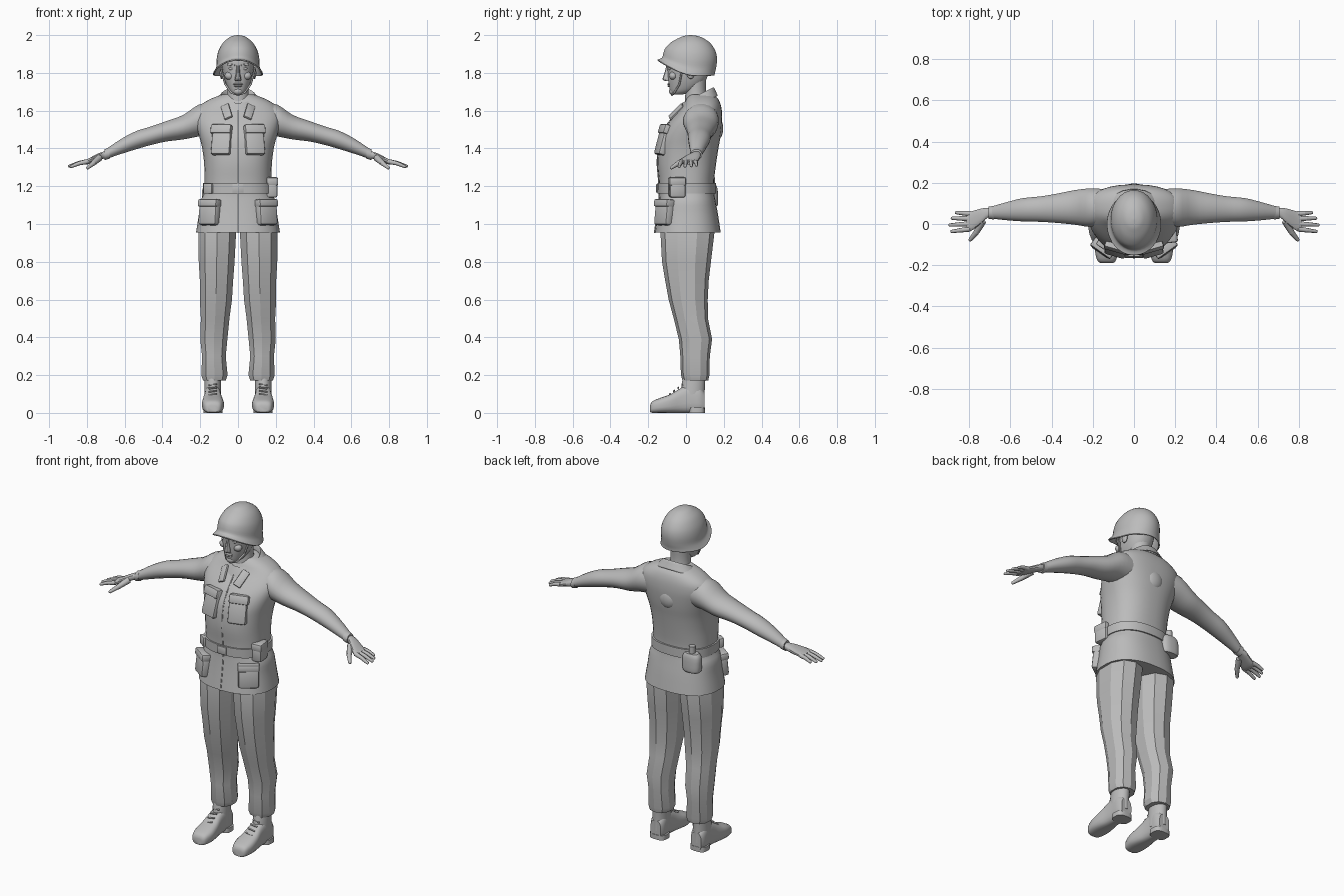
import bpy, bmesh, math
from mathutils import Vector, Matrix, Euler

grey = bpy.data.materials.new("plain_grey")
grey.diffuse_color = (0.5, 0.5, 0.5, 1)


def finish(name, bm, mirror=False, angle=30, thick=0):
    bmesh.ops.recalc_face_normals(bm, faces=bm.faces)
    me = bpy.data.meshes.new(name)
    bm.to_mesh(me)
    bm.free()
    me.materials.append(grey)
    ob = bpy.data.objects.new(name, me)
    bpy.context.collection.objects.link(ob)
    bpy.ops.object.select_all(action='DESELECT')
    ob.select_set(True)
    bpy.context.view_layer.objects.active = ob
    bpy.ops.object.shade_smooth_by_angle(angle=math.radians(angle))
    if thick:
        m = ob.modifiers.new("thickness", 'SOLIDIFY')
        m.thickness = thick
    if mirror:
        ob.modifiers.new("mirror", 'MIRROR').use_mirror_merge = False
    return ob


def spline(rows, steps):
    """Catmull-Rom interpolation between cross-section rows."""
    out = []
    for i in range(len(rows) - 1):
        p = [rows[max(i - 1, 0)], rows[i], rows[i + 1], rows[min(i + 2, len(rows) - 1)]]
        for s in range(steps):
            t = s / steps
            out.append([0.5 * (2 * b + (c - a) * t + (2 * a - 5 * b + 4 * c - d) * t * t
                               + (3 * b - a - 3 * c + d) * t ** 3) for a, b, c, d in zip(*p)])
    return out + [list(rows[-1])]


def loft(name, rows, axis='z', n=24, power=2.0, steps=3, caps=(True, True), warp=None, **kw):
    """Rows: position on the axis, then min/max on the two other axes."""
    bm = bmesh.new()
    rings = []
    for a, u0, u1, v0, v1 in spline(rows, steps):
        ring = []
        for i in range(n):
            t = 2 * math.pi * (i + 0.5) / n
            c, s = math.cos(t), math.sin(t)
            u = (u0 + u1) / 2 + (u1 - u0) / 2 * math.copysign(abs(c) ** (2 / power), c)
            v = (v0 + v1) / 2 + (v1 - v0) / 2 * math.copysign(abs(s) ** (2 / power), s)
            co = {'x': (a, u, v), 'y': (u, a, v), 'z': (u, v, a)}[axis]
            ring.append(bm.verts.new(warp(*co) if warp else co))
        rings.append(ring)
    for r, q in zip(rings, rings[1:]):
        for i in range(n):
            j = (i + 1) % n
            bm.faces.new((r[i], r[j], q[j], q[i]))
    if caps[0]:
        bm.faces.new(rings[0])
    if caps[1]:
        bm.faces.new(rings[-1])
    return finish(name, bm, **kw)


def box(name, loc, size, rot=(0, 0, 0), bevel=0.006, **kw):
    bm = bmesh.new()
    bmesh.ops.create_cube(bm, size=1, matrix=Matrix.Diagonal((*size, 1)))
    bmesh.ops.bevel(bm, geom=bm.edges[:], offset=bevel, segments=2, affect='EDGES', profile=0.5)
    bm.transform(Matrix.LocRotScale(Vector(loc), Euler(rot), None))
    return finish(name, bm, **kw)


def ball(name, loc, radii, **kw):
    bm = bmesh.new()
    bmesh.ops.create_uvsphere(bm, u_segments=16, v_segments=10, radius=1,
                              matrix=Matrix.LocRotScale(Vector(loc), None, Vector(radii)))
    return finish(name, bm, **kw)


def rod(name, pts, radii, sides=8, **kw):
    """Chain of tapered segments with round joints."""
    bm = bmesh.new()
    for (p, q), (r1, r2) in zip(zip(pts, pts[1:]), zip(radii, radii[1:])):
        p, q = Vector(p), Vector(q)
        d = q - p
        m = Matrix.LocRotScale((p + q) / 2, d.to_track_quat('Z', 'Y'), None)
        bmesh.ops.create_cone(bm, cap_ends=True, segments=sides, radius1=r1, radius2=r2,
                              depth=d.length, matrix=m)
        bmesh.ops.create_uvsphere(bm, u_segments=sides, v_segments=6, radius=r2,
                                  matrix=Matrix.Translation(q))
    return finish(name, bm, angle=50, **kw)


# Helmet with a rim that rises towards the front
def helmet_warp(x, y, h):
    rim = 1.785 + 0.085 * min(max((0.05 - y) / 0.2, 0), 1) ** 1.6
    return x, y, rim + (2 - rim) * h


helmet_rows = [(0, .132, -.152, .152), (.08, .124, -.140, .154), (.2, .115, -.126, .160),
               (.4, .113, -.119, .165), (.6, .104, -.106, .157), (.8, .081, -.075, .130),
               (.93, .050, -.035, .090), (.98, .028, -.010, .060), (1, .003, .020, .026)]
loft("helmet", [(h, -x, x, a, b) for h, x, a, b in helmet_rows], n=36,
     caps=(False, True), warp=helmet_warp, thick=0.007)

# Head, face and neck
head_rows = [(1.685, .025, -.072, -.02), (1.70, .044, -.083, .03), (1.73, .060, -.090, .08),
             (1.77, .074, -.095, .11), (1.82, .084, -.098, .125), (1.87, .086, -.100, .13),
             (1.93, .070, -.070, .11)]
loft("head", [(z, -x, x, a, b) for z, x, a, b in head_rows], power=2.3)
loft("nose", [(1.757, -.017, .017, -.112, -.08), (1.768, -.018, .018, -.124, -.08),
              (1.80, -.011, .011, -.114, -.08), (1.84, -.009, .009, -.104, -.08)], n=10)
ball("chin", (0, -.070, 1.703), (.026, .020, .020))
ball("upper_lip", (0, -.090, 1.741), (.026, .009, .006))
ball("lower_lip", (0, -.089, 1.731), (.022, .009, .006))
ball("eye", (.034, -.084, 1.822), (.016, .010, .008), mirror=True)
box("brow", (.036, -.089, 1.842), (.045, .016, .010), (0, -.1, .3), .004, mirror=True)
ball("cheek", (.045, -.068, 1.785), (.026, .022, .022), mirror=True)
ball("ear", (.087, .025, 1.80), (.010, .022, .032), mirror=True)
rod("chin_strap", [(.090, -.02, 1.82), (.068, -.035, 1.74), (.036, -.062, 1.695), (0, -.074, 1.683)],
    [.005] * 4, mirror=True)
loft("neck", [(1.56, -.075, .075, -.01, .12), (1.66, -.06, .06, -.005, .11),
              (1.72, -.056, .056, -.005, .105), (1.79, -.06, .06, -.01, .11)])

# Jacket body
torso_rows = [(1.20, .178, -.143, .148), (1.24, .178, -.145, .150), (1.32, .180, -.152, .16),
              (1.40, .190, -.148, .172), (1.46, .205, -.136, .183), (1.52, .222, -.105, .19),
              (1.57, .230, -.065, .192), (1.62, .210, -.022, .187), (1.66, .150, .0, .172),
              (1.685, .085, .02, .145)]
loft("jacket_body", [(z, -x, x, a, b) for z, x, a, b in torso_rows], n=36, power=2.4)
ball("back_bump", (0, .165, 1.505), (.06, .032, .06))
skirt_rows = [(1.21, .178, -.145, .150), (1.165, .180, -.140, .150), (1.12, .200, -.143, .157),
              (1.05, .208, -.152, .170), (.955, .223, -.166, .184)]
loft("jacket_skirt", [(z, -x, x, a, b) for z, x, a, b in skirt_rows], n=36, power=2.4)
rod("front_seam", [(0, a, z) for z, x, a, b in torso_rows[7:0:-1]]
    + [(0, a, z) for z, x, a, b in skirt_rows[1:]], [.004] * 11, 6)

# Collar, standing higher at the back, and lapels
loft("collar", [(-.05, -.145, .145, -.06, .170), (-.02, -.115, .115, -.04, .158),
                (0, -.095, .095, -.025, .150), (.004, -.088, .088, -.018, .142),
                (-.03, -.080, .080, -.01, .135)],
     caps=(False, False), warp=lambda x, y, h: (x, y, 1.645 + .5 * y + h), thick=.005)
box("lapel", (.060, -.052, 1.595), (.045, .014, .10), (-.72, .42, .15), .005, mirror=True)

# Pockets with flaps
box("chest_pocket", (.085, -.118, 1.445), (.105, .045, .165), (-.27, 0, .28), .012, mirror=True)
box("chest_pocket_flap", (.087, -.109, 1.500), (.112, .046, .05), (-.32, 0, .28), .008, mirror=True)
box("skirt_pocket", (.148, -.112, 1.060), (.115, .060, .135), (-.10, 0, .62), .015, mirror=True)
box("skirt_pocket_flap", (.148, -.112, 1.110), (.120, .062, .04), (-.10, 0, .62), .008, mirror=True)

# Sleeves and hands
loft("sleeve", [(.14, .0, .17, 1.47, 1.64), (.21, -.015, .174, 1.462, 1.632),
                (.29, -.004, .165, 1.447, 1.578), (.38, .005, .147, 1.436, 1.545),
                (.46, .010, .134, 1.418, 1.517), (.54, .012, .126, 1.395, 1.492),
                (.62, .018, .106, 1.370, 1.450), (.70, .027, .083, 1.343, 1.396)],
     axis='x', n=20, mirror=True)
loft("sleeve_cuff", [(.680, .022, .088, 1.345, 1.408), (.706, .024, .085, 1.338, 1.396)],
     axis='x', n=20, steps=1, mirror=True)
loft("palm", [(.67, .033, .077, 1.355, 1.395), (.71, .03, .078, 1.346, 1.384),
              (.74, .003, .076, 1.335, 1.374), (.79, -.034, .062, 1.317, 1.348),
              (.812, -.032, .058, 1.315, 1.338)], axis='x', n=16, power=2.5, mirror=True)
for label, y0, tip in (("little", .050, (.862, .055, 1.312)), ("ring", .026, (.882, .028, 1.308)),
                       ("middle", .001, (.893, -.005, 1.306)), ("index", -.024, (.884, -.036, 1.304))):
    start = Vector((.795, y0, 1.331))
    mid = start.lerp(Vector(tip), .5) + Vector((0, 0, .004))
    rod(label + "_finger", [start, mid, tip], [.013, .011, .008], mirror=True)
rod("thumb", [(.735, .015, 1.350), (.765, -.040, 1.322), (.795, -.076, 1.298)],
    [.019, .014, .009], mirror=True)

# Belt and equipment
loft("belt", [(1.162, -.187, .187, -.151, .158), (1.216, -.187, .187, -.152, .158)],
     n=36, power=2.4, steps=1)
box("belt_buckle", (0, -.152, 1.189), (.06, .012, .046), bevel=.003)
box("side_pouch", (.176, -.047, 1.185), (.060, .085, .09), (0, 0, .12), .012)
box("side_pouch_flap", (.177, -.047, 1.225), (.064, .089, .045), (0, 0, .12), .010)
box("small_pouch", (-.155, -.100, 1.188), (.055, .03, .055), (0, 0, -.6), .006)
loft("canteen", [(1.095, -.182, -.088, .105, .165), (1.11, -.19, -.08, .10, .17),
                 (1.18, -.19, -.08, .10, .168), (1.205, -.175, -.095, .11, .16)],
     power=2.6)
loft("canteen_cap", [(1.20, -.153, -.117, .117, .153), (1.245, -.153, -.117, .117, .153)],
     n=14, steps=1)

# Trousers, creased into flat panels
loft("trouser_leg", [(.172, .062, .188, -.018, .118), (.20, .052, .197, -.027, .124),
                     (.30, .062, .193, -.03, .126), (.39, .053, .203, -.038, .138),
                     (.50, .042, .200, -.065, .116), (.60, .028, .206, -.092, .115),
                     (.70, .022, .206, -.110, .120), (.80, .014, .212, -.127, .132),
                     (.95, .006, .214, -.135, .150), (1.05, .002, .19, -.12, .14)],
     n=10, power=2.3, steps=1, angle=24, mirror=True)

# Boots
loft("boot_foot", [(-.190, .105, .160, .004, .040), (-.178, .088, .178, 0, .062),
                   (-.13, .075, .190, 0, .082), (-.08, .079, .188, 0, .100),
                   (-.03, .088, .180, 0, .130), (.02, .091, .178, 0, .150),
                   (.07, .090, .178, 0, .140), (.097, .100, .168, .004, .11)],
     axis='y', n=20, power=3, mirror=True)
loft("boot_shaft", [(.05, .090, .178, -.035, .100), (.12, .090, .178, -.028, .100),
                    (.22, .088, .176, -.012, .106)], n=20, mirror=True)
loft("boot_heel", [(0, .083, .184, .015, .100), (.028, .083, .184, .015, .100)],
     power=3, steps=1, mirror=True)
for k in range(4):
    box("boot_lace_%d" % (k + 1), (.133, -.085 + .022 * k, .098 + .017 * k), (.045, .008, .008),
        (.6, .15, 0), .002, mirror=True)
